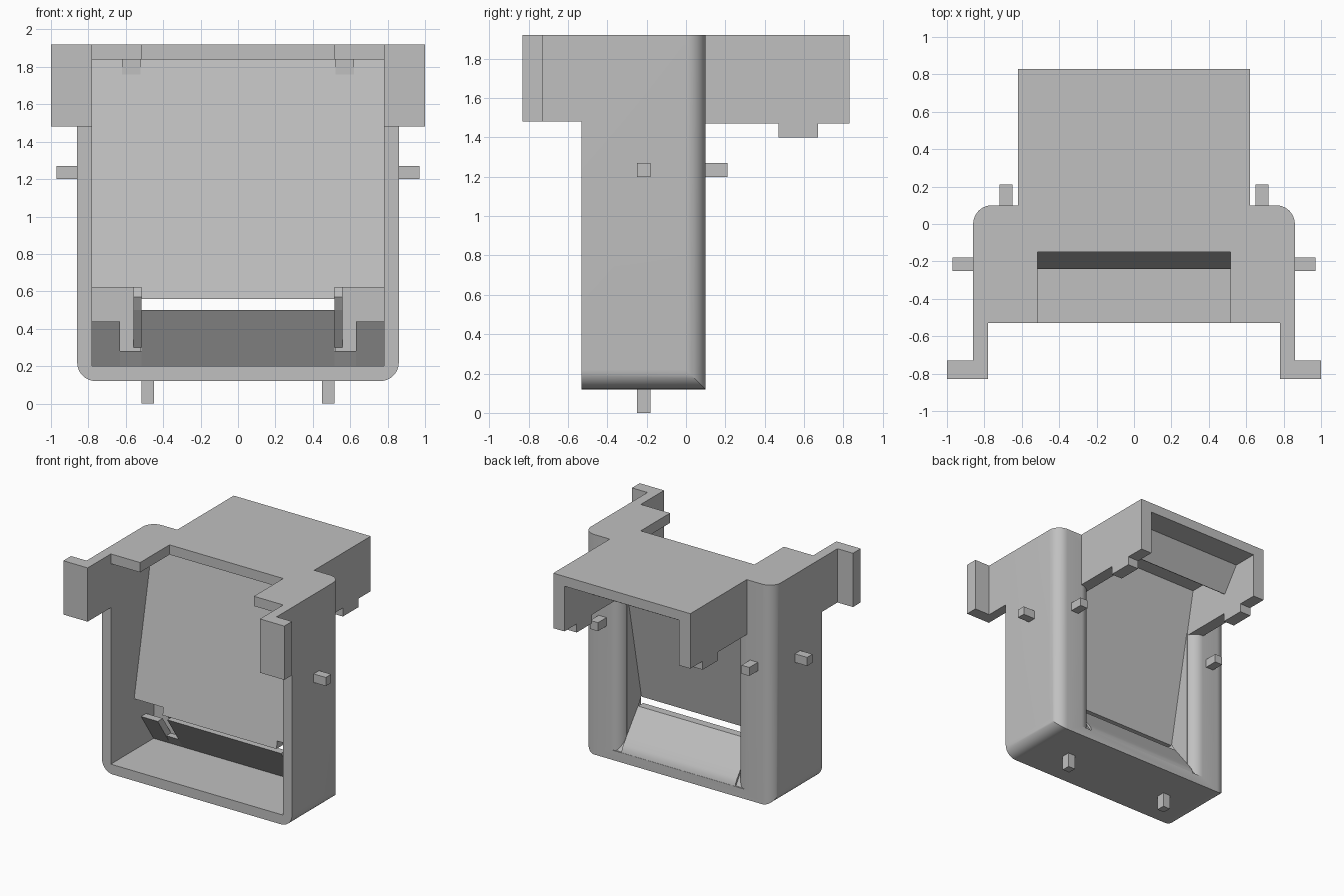
import bpy, bmesh, math
from mathutils import Vector

cube = bpy.data.objects.get("Cube")
if cube:
    bpy.data.objects.remove(cube, do_unlink=True)

grey = bpy.data.materials.new("plain_grey")
grey.use_nodes = True
COLOUR = (0.53, 0.53, 0.53, 1)
grey.diffuse_color = COLOUR
grey.node_tree.nodes["Principled BSDF"].inputs["Base Color"].default_value = COLOUR


def prism(name, points, axis, lo, hi):
    """Extrude a closed 2D outline along an axis (0 = yz outline, 1 = xz, 2 = xy)."""
    def place(p, h):
        co = list(p)
        co.insert(axis, h)
        return Vector(co)
    bm = bmesh.new()
    face = bm.faces.new([bm.verts.new(place(p, lo)) for p in points])
    top = bmesh.ops.extrude_face_region(bm, geom=[face])
    shift = Vector((0, 0, 0))
    shift[axis] = hi - lo
    moved = [v for v in top["geom"] if isinstance(v, bmesh.types.BMVert)]
    bmesh.ops.translate(bm, verts=moved, vec=shift)
    bmesh.ops.recalc_face_normals(bm, faces=bm.faces)
    mesh = bpy.data.meshes.new(name)
    bm.to_mesh(mesh)
    bm.free()
    mesh.materials.append(grey)
    obj = bpy.data.objects.new(name, mesh)
    bpy.context.collection.objects.link(obj)
    return obj


def box(name, x, y, z):
    return prism(name, [(x[0], y[0]), (x[1], y[0]), (x[1], y[1]), (x[0], y[1])], 2, *z)


def arc(cx, cy, r, a0, a1, n=10):
    steps = [math.radians(a0 + (a1 - a0) * i / n) for i in range(n + 1)]
    return [(cx + r * math.cos(a), cy + r * math.sin(a)) for a in steps]


def carve(target, cutter, operation="DIFFERENCE"):
    mod = target.modifiers.new(operation.lower(), "BOOLEAN")
    mod.object, mod.operation, mod.solver = cutter, operation, "EXACT"
    bpy.context.view_layer.objects.active = target
    bpy.ops.object.modifier_apply(modifier=mod.name)
    bpy.data.objects.remove(cutter, do_unlink=True)


# Housing: rounded lower corners crossed with rounded rear corners
R = 0.1
lower = arc(-0.76, 0.22, R, 180, 270) + arc(0.76, 0.22, R, 270, 360)
housing = prism("housing", lower + [(0.86, 1.92), (-0.86, 1.92)], 1, -0.53, 0.1)
rear = arc(0.76, 0, R, 0, 90) + arc(-0.76, 0, R, 90, 180)
carve(housing, prism("rear_shape", rear + [(-0.86, -0.6), (0.86, -0.6)], 2, 0, 2), "INTERSECT")
carve(housing, box("cavity", (-0.78, 0.78), (-0.7, 0.03), (0.2, 1.84)))
carve(housing, box("top_notch", (-0.515, 0.515), (-0.7, -0.15), (1.7, 2.1)))

# Rear opening between the rounded inner edges of the pillars
mouth = arc(0.615, 0, R, 180, 90) + [(0.615, 0.3), (-0.615, 0.3)] + arc(-0.615, 0, R, 90, 0)
mouth += [(-0.515, -0.05), (0.515, -0.05)]
carve(housing, prism("rear_opening", mouth, 2, 0.2, 1.84))


# Leaning inner panel with raised lower corners
def panel_y(z):
    return -0.24 + 0.2 * (z - 0.56)


def panel(name, x0, x1, bottom):
    outline = [(panel_y(bottom), bottom), (panel_y(1.84), 1.84),
               (panel_y(1.84) + 0.08, 1.84), (panel_y(bottom) + 0.08, bottom)]
    return prism(name, outline, 0, x0, x1)


panel("leaning_panel", -0.515, 0.515, 0.56)


# Overhanging ramp, cut lower towards the sides
def ramp(name, x0, x1, top):
    front = 0.03 - 0.7 * (top - 0.2)
    outline = [(0.03, 0.19), (front, top), (front + 0.065, top)]
    if top > 0.45:
        outline += [(0.04, 0.3), (0.075, 0.255), (0.093, 0.225), (0.1, 0.19)]
    else:
        outline += [(0.095, 0.19)]
    return prism(name, outline, 0, x0, x1)


ramp("ramp", -0.515, 0.515, 0.5)

# Hood over the rear, open behind and below
box("hood_top", (-0.62, 0.62), (0.0, 0.83), (1.84, 1.92))
prism("hood_lip", [(0.62, 1.84), (0.48, 1.64), (0.45, 1.66), (0.57, 1.84)], 0, -0.52, 0.52)

for side, s in (("right", -1), ("left", 1)):
    def span(a, b):
        return tuple(sorted((s * a, s * b)))

    panel(side + "_panel_edge", *span(0.515, 0.78), 0.62)
    ramp(side + "_ramp_step", *span(0.515, 0.63), 0.28)
    ramp(side + "_ramp_edge", *span(0.63, 0.78), 0.44)

    # Inner pillar wall between the panel, the ramp and the rear face
    wall = [(-0.16, 0.57), (-0.12, 0.5), (0.03, 0.3), (0.03, 1.6)]
    prism(side + "_pillar_wall", wall, 0, *span(0.515, 0.56))

    # Hood side with a small tab below
    cheek = [(0.0, 1.47), (0.47, 1.47), (0.47, 1.4), (0.67, 1.4), (0.67, 1.47),
             (0.83, 1.47), (0.83, 1.85), (0.0, 1.85)]
    prism(side + "_hood_side", cheek, 0, *span(0.52, 0.62))

    # Forward ear with an outward flange
    ear = [(0.78, -0.53), (0.86, -0.53), (0.86, -0.73), (1.0, -0.73), (1.0, -0.83), (0.78, -0.83)]
    prism(side + "_ear", [(s * x, y) for x, y in ear], 2, 1.48, 1.92)

    # Locating pegs
    box(side + "_side_peg", span(0.85, 0.97), (-0.25, -0.18), (1.2, 1.27))
    box(side + "_rear_peg", span(0.65, 0.72), (0.09, 0.21), (1.2, 1.27))
    box(side + "_foot_peg", span(0.45, 0.515), (-0.25, -0.18), (0, 0.13))

# Smooth the rounded parts, keep the edges sharp
bpy.ops.object.select_all(action="DESELECT")
for name in ("housing", "ramp"):
    obj = bpy.data.objects[name]
    obj.select_set(True)
    bpy.context.view_layer.objects.active = obj
bpy.ops.object.shade_smooth_by_angle(angle=math.radians(30))
